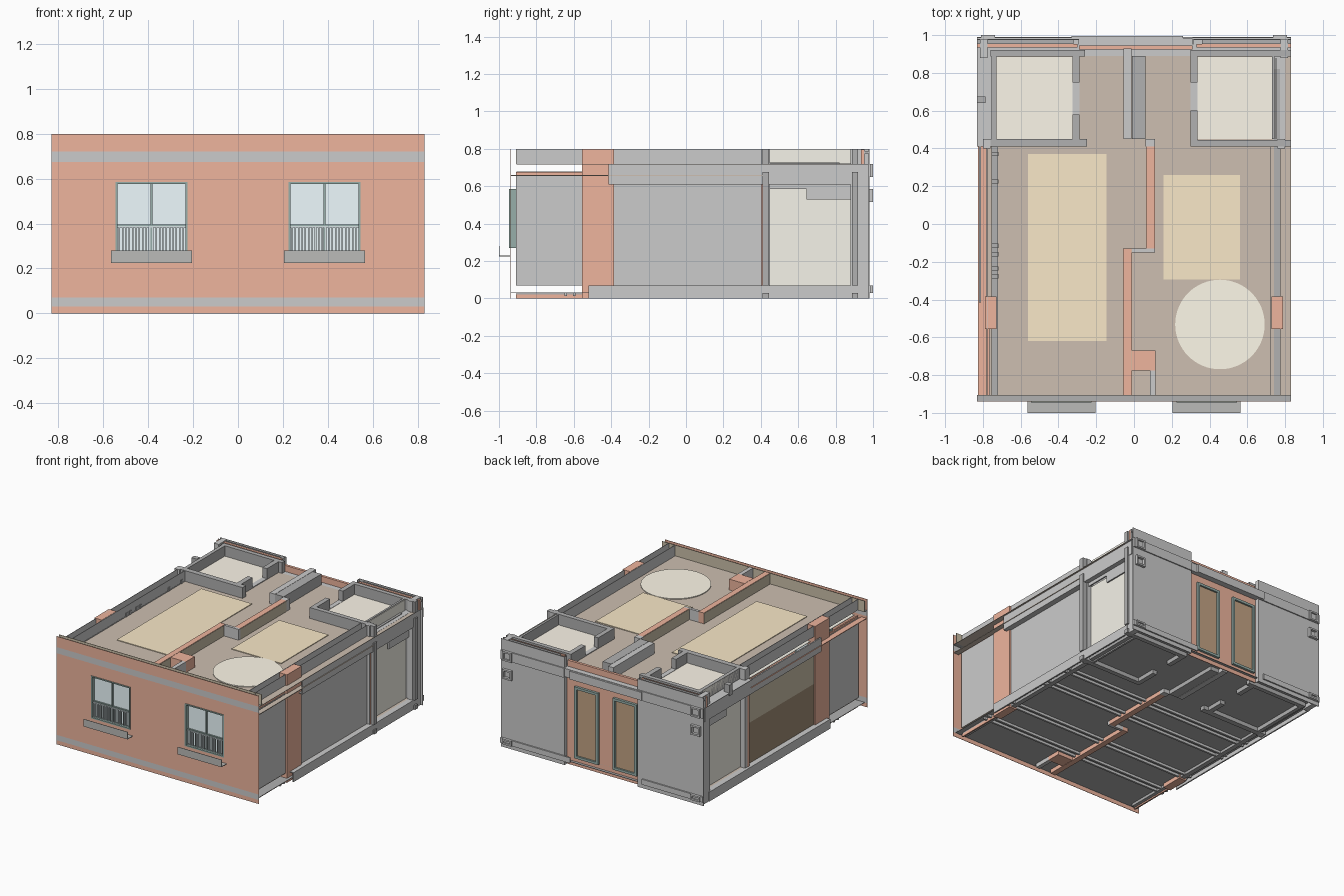
import bpy, bmesh, math
from mathutils import Matrix, Vector


def paint(name, r, g, b):
    m = bpy.data.materials.new(name)
    m.diffuse_color = (r, g, b, 1)
    return m


BRICK = paint("brick", .86, .46, .34)
FLOOR = paint("floor_boards", .61, .52, .44)
RUG = paint("rug", .95, .81, .58)
ROUND = paint("round_rug", 1, .95, .82)
TILE = paint("tile", .98, .93, .82)
PANEL = paint("light_panel", .92, .90, .82)
DARK = paint("dark_grey", .44, .44, .44)
BROWN = paint("brown", .36, .27, .18)
KHAKI = paint("khaki", .60, .53, .40)
DOOR = paint("door", .55, .37, .23)
FRAME = paint("window_frame", .31, .43, .40)
GLASS = paint("glass", .86, .97, 1)
RAIL = paint("rail", .68, .76, .78)
SILL = paint("sill", .5, .5, .48)


def boxes(name, items, mat=None, mirror=False):
    """One object from boxes (x0, x1, y0, y1, z0, z1), optionally mirrored in x."""
    bm = bmesh.new()
    items = list(items)
    if mirror:
        items += [(-b[1], -b[0]) + tuple(b[2:]) for b in items]
    for x0, x1, y0, y1, z0, z1 in items:
        c = Vector(((x0 + x1) / 2, (y0 + y1) / 2, (z0 + z1) / 2))
        s = Matrix.Diagonal((x1 - x0, y1 - y0, z1 - z0, 1))
        bmesh.ops.create_cube(bm, size=1, matrix=Matrix.Translation(c) @ s)
    me = bpy.data.meshes.new(name)
    bm.to_mesh(me)
    bm.free()
    ob = bpy.data.objects.new(name, me)
    bpy.context.collection.objects.link(ob)
    if mat:
        me.materials.append(mat)
    return ob


def ring(x0, x1, y0, y1, z0, z1, t):
    """Upright rectangular frame facing y."""
    return [(x0, x0 + t, y0, y1, z0, z1), (x1 - t, x1, y0, y1, z0, z1),
            (x0 + t, x1 - t, y0, y1, z1 - t, z1), (x0 + t, x1 - t, y0, y1, z0, z0 + t)]


T = .003  # sheet thickness

# Front facade: brick rows with grey slab bands and two window holes
xs = [-.83, -.545, -.225, .225, .545, .83]
zs = [0, .03, .07, .27, .585, .675, .72, .8]
brick, band = [], []
for j in range(7):
    for i in range(5):
        if j == 3 and i in (1, 3):
            continue
        (band if j in (1, 5) else brick).append((xs[i], xs[i + 1], -.94, -.94 + T, zs[j], zs[j + 1]))
boxes("front_facade", brick, BRICK)
boxes("front_slab_bands", band)
boxes("front_inner_lining", [(-.83, .83, -.908, -.905, .72, .8)], KHAKI)
boxes("front_wall_ledge", [(-.83, .83, -.937, -.905, .718, .72)], DARK)

# Windows, railings and sills
for side, cx in (("left", -.385), ("right", .385)):
    a, b = cx - .16, cx + .16
    boxes(side + "_window_frame", ring(a, b, -.945, -.908, .27, .585, .009)
          + [(cx - .005, cx + .005, -.925, -.91, .28, .58), (a, b, -.925, -.91, .385, .395)], FRAME)
    boxes(side + "_window_glass", [(a, b, -.914, -.911, .27, .585)], GLASS)
    n = 20
    bars = [(a + .3 * k / n + .012, a + .3 * k / n + .019, -.93, -.926, .27, .385) for k in range(n)]
    boxes(side + "_window_railing", bars + [(a, b, -.931, -.925, .382, .389)], RAIL)
    boxes(side + "_window_sill", [(cx - .18, cx + .18, -1, -.94, .225, .229),
                                  (cx - .18, cx + .18, -1, -.997, .225, .28)], SILL)

# Slabs: upper floor, its underside, lower floor, lower underside
boxes("upper_floor", [(-.75, .83, -.905, .89, .717, .72)], FLOOR)
boxes("upper_floor_back_strip", [(-.83, .83, .89, .985, .717, .72), (-.83, -.72, .41, .89, .718, .721),
                                 (.735, .8, .41, .89, .718, .721)])
boxes("ceiling", [(-.75, .75, -.905, .95, .675, .678)], PANEL)
boxes("lower_floor", [(-.78, .78, -.905, .95, .068, .07)], FLOOR)
boxes("slab_underside", [(-.81, .81, -.935, .97, .03, .033)], DARK)
boxes("tiled_floors", [(-.73, -.325, .45, .885, .72, .724), (.335, .73, .45, .885, .72, .724)], TILE)
boxes("rugs", [(-.56, -.145, -.62, .37, .72, .725), (.155, .56, -.295, .26, .72, .725)], RUG)
bm = bmesh.new()
bmesh.ops.create_cone(bm, cap_ends=True, segments=64, radius1=.237, radius2=.237, depth=.006,
                      matrix=Matrix.Translation((.455, -.532, .724)))
me = bpy.data.meshes.new("round_rug")
bm.to_mesh(me)
bm.free()
me.materials.append(ROUND)
bpy.context.collection.objects.link(bpy.data.objects.new("round_rug", me))

# Interior walls cut through three levels
party = [(-.055, -.012, -.905, -.13), (.065, .11, -.13, .41), (-.01, .115, -.775, -.67)]
grey = [(-.01, .11, -.15, -.13), (-.055, -.012, .45, .93), (.085, .115, -.905, -.775), (.06, .11, .41, .45)]
bath = [(-.76, -.25, .41, .45), (.3, .83, .41, .445), (-.325, -.288, .45, .58), (-.325, -.288, .75, .89),
        (.3, .335, .445, .6), (.3, .335, .75, .89), (-.76, -.26, .887, .92), (.3, .83, .887, .92),
        (-.01, .06, .45, .89), (-.755, -.728, .45, .89), (.73, .745, .45, .89)]
for level, z0, z1 in (("below", 0, .03), ("middle", .07, .675), ("above", .72, .8)):
    zz = lambda p, d=0: [q + (z0, z1 - d) for q in p]
    boxes("party_wall_" + level, zz(party), BRICK)
    boxes("partition_" + level, zz(grey))
    boxes("bathroom_walls_" + level, zz(bath), DARK)
# Plaster on both faces of the party wall above the floor
boxes("party_wall_plaster", [(x, x + .002, y0, y1, .72, .797) for x0, x1, y0, y1 in party[:2]
                             for x in (x0 - .002, x1)], KHAKI)
boxes("bathroom_thresholds", [(-.325, -.288, .58, .75, .72, .726), (.3, .335, .6, .75, .72, .726)])

# Side walls: panels, columns and outer beams on both sides
boxes("side_panels_right", [(.775, .778, -.91, .4, .07, .66), (.775, .778, -.385, .4, .59, .8),
                            (.775, .778, -.91, -.555, .72, .8)])
boxes("side_panels_left", [(-.778, -.775, -.91, -.43, .07, .66), (-.778, -.775, -.91, .4, .72, .8)])
boxes("left_wall_lower", [(-.778, -.775, -.43, .41, .07, .37)], BROWN)
boxes("left_wall_upper", [(-.778, -.775, -.43, .41, .37, .66)], KHAKI)
boxes("side_brick_strips", [(.765, .775, -.91, -.555, .66, .675), (.765, .775, -.91, -.555, 0, .022)],
      BRICK, True)
boxes("brick_side_columns", [(.728, .79, -.555, -.385, 0, .8)], BRICK, True)
boxes("inner_side_linings", [(.722, .726, -.905, .41, .72, .8)], None, True)
boxes("right_side_cavity", [(.742, .772, -.905, .82, .722, .726)], DARK)
boxes("left_side_cavity", [(-.755, -.72, -.905, .41, .722, .726)], DARK)
boxes("left_brick_leaf", [(-.825, -.782, -.935, .41, .655, .66)], BRICK)
boxes("right_floor_strip", [(.785, .825, -.935, .41, .655, .66)], FLOOR)
boxes("side_beams", [(.81, .82, -.415, .95, .61, .715), (.778, .81, -.415, .95, .61, .615),
                     (.81, .82, -.52, .9, 0, .07), (.778, .81, -.52, .9, .065, .07)], None, True)
boxes("side_posts", [(.76, .80, .4, .45, 0, .8), (.775, .815, .88, .98, 0, .8),
                     (.775, .785, .645, .88, .53, .61), (.775, .785, .45, .645, .585, .61),
                     (.765, .78, .45, .88, .6, .72)], None, True)
boxes("post_brick_faces", [(.80, .803, .405, .425, .07, .61)], BRICK, True)
boxes("side_light_panels", [(.755, .76, .45, .88, .07, .59), (.75, .755, .45, .88, .72, .8)], PANEL, True)
boxes("left_wall_pipes", [(-.755, -.717, y - .011, y + .011, .722, .75)
                          for y in (.37, .225, -.115, -.16, -.235, -.277)], DARK)
boxes("left_outer_stub", [(-.83, -.785, .64, .675, .7, .78)], DARK)

# Back wall: grey wings, brick middle with two doors, beams and corner brackets
boxes("back_wings", [(.31, .83, .975, .98, 0, .8), (-.83, -.29, .975, .98, 0, .8),
                     (.31, .314, .95, .98, 0, .8), (-.294, -.29, .95, .98, 0, .8)])
boxes("back_parapet_inner", [(.36, .83, .952, .956, .72, .8), (-.83, -.32, .952, .956, .72, .8)])
boxes("back_parapet_top", [(.36, .83, .956, .975, .775, .785), (-.83, -.32, .956, .975, .775, .785)], DARK)
boxes("back_parapet_brick", [(.33, .83, .935, .952, .72, .795), (-.83, -.3, .935, .952, .72, .795)], BRICK)
boxes("back_brick_wall", [(-.29, .31, .945, .95, 0, .68), (-.29, .31, .925, .945, .72, .765)], BRICK)
boxes("back_beam", [(-.33, .26, .98, .995, .655, .715), (-.29, .31, .95, .98, .655, .72)])
boxes("back_plinth", [(.26, .83, .98, .99, .03, .07), (-.83, -.33, .98, .99, .03, .07)])
boxes("back_upper_band", [(.31, .83, .98, .988, .65, .72), (-.83, -.29, .98, .988, .65, .72)])
for side, a, b in (("left", -.27, -.075), ("right", .045, .24)):
    boxes(side + "_door", [(a, b, .95, .955, .07, .59)], DOOR)
    boxes(side + "_door_frame", ring(a, b, .95, .968, .065, .595, .018), FRAME)
boxes("corner_brackets", [b for z0, z1 in ((.515, .585), (.65, .72), (.03, .07))
                          for b in ring(.735, .81, .98, 1, z0, z1, .012)], None, True)

# Joists under the slab
boxes("slab_joists", [(-.8, .8, y, y + .014, .012, .03)
                      for c in (-.65, -.4, -.02, .2) for y in (c, c + .045)])
boxes("edge_beams_below", [(.74, .775, -.905, .9, .01, .03)], DARK, True)
